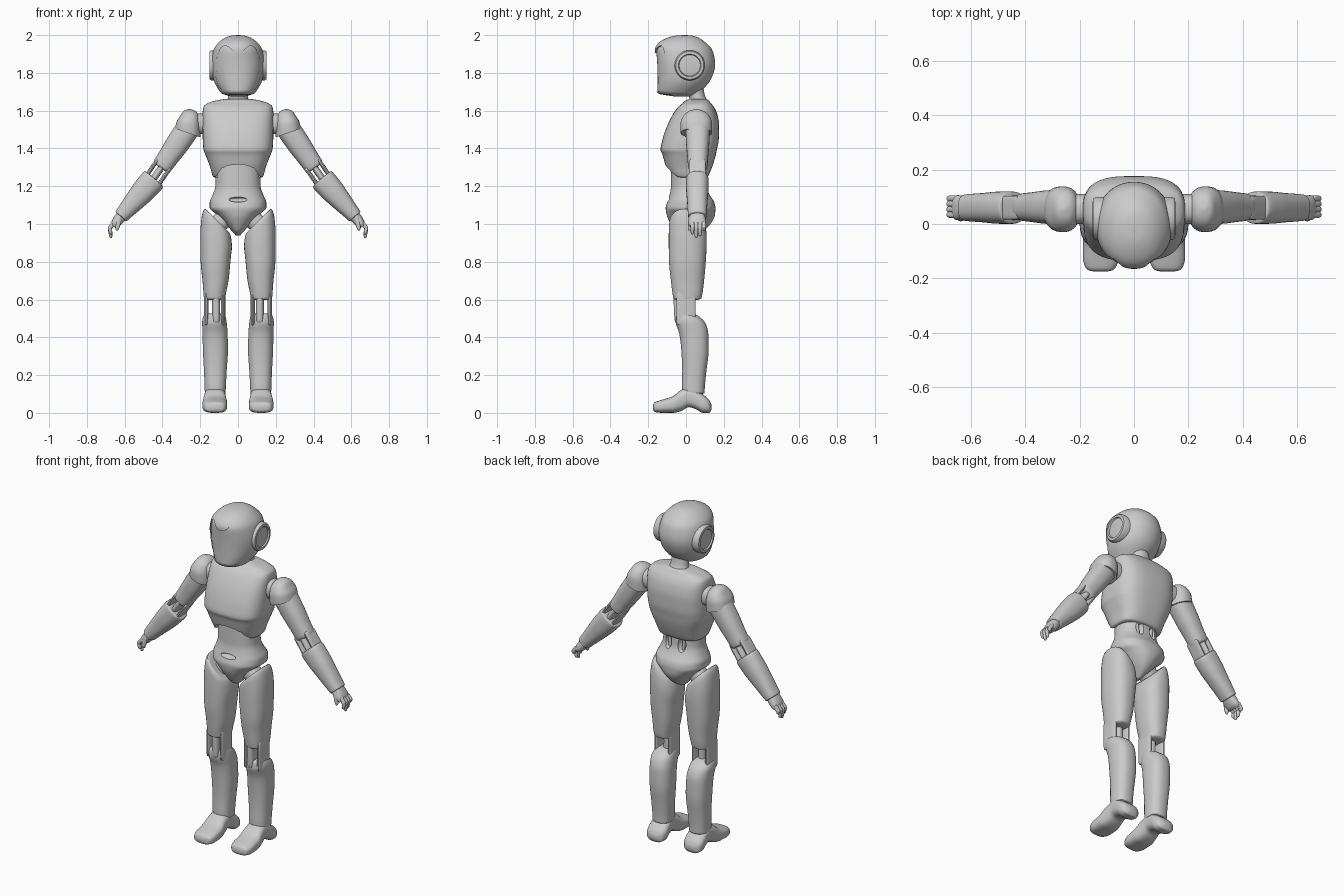
import bpy, bmesh, math
from mathutils import Matrix, Vector

ID = Matrix.Identity(4)


def make(name, bm, mirror=False):
    bmesh.ops.recalc_face_normals(bm, faces=bm.faces)
    me = bpy.data.meshes.new(name)
    bm.to_mesh(me)
    bm.free()
    ob = bpy.data.objects.new(name, me)
    bpy.context.collection.objects.link(ob)
    if mirror:
        ob.modifiers.new("Mirror", 'MIRROR')
    return ob


def smooth_rows(rows, steps):
    # monotone interpolation between cross-sections
    rows = [list(r) + [0.0] * (6 - len(r)) for r in rows]
    diff = [[b - a for a, b in zip(p, q)] for p, q in zip(rows, rows[1:])]
    tan = [diff[0]]
    for p, q in zip(diff, diff[1:]):
        tan.append([2 * a * b / (a + b) if a * b > 0 else 0 for a, b in zip(p, q)])
    tan.append(diff[-1])
    out = []
    for i in range(len(rows) - 1):
        for k in range(steps):
            t = k / steps
            h = (2*t**3 - 3*t*t + 1, t**3 - 2*t*t + t, 3*t*t - 2*t**3, t**3 - t*t)
            out.append([h[0]*a + h[1]*m + h[2]*b + h[3]*n for a, m, b, n
                        in zip(rows[i], tan[i], rows[i+1], tan[i+1])])
    return out + [rows[-1]]


def loft(name, rows, M=ID, mirror=False, n=2.4, steps=4, seg=36):
    # each row: w, u0, u1, v0, v1, shear of w along u
    bm = bmesh.new()
    rings = []
    for w, u0, u1, v0, v1, s in smooth_rows(rows, steps):
        ring = []
        for i in range(seg):
            a = 2 * math.pi * (i + 0.5) / seg
            c, d = math.cos(a), math.sin(a)
            du = math.copysign(abs(c) ** (2 / n), c) * (u1 - u0) / 2
            dv = math.copysign(abs(d) ** (2 / n), d) * (v1 - v0) / 2
            ring.append(bm.verts.new(M @ Vector(((u0+u1)/2 + du, (v0+v1)/2 + dv, w + s*du))))
        rings.append(ring)
    for a, b in zip(rings, rings[1:]):
        for i in range(seg):
            j = (i + 1) % seg
            bm.faces.new((a[i], a[j], b[j], b[i]))
    bm.faces.new(rings[0])
    bm.faces.new(rings[-1])
    return make(name, bm, mirror)


def frame(a, b):
    w = (Vector(b) - Vector(a)).normalized()
    u = w.cross(Vector((0, 1, 0))).normalized()
    v = u.cross(w)
    return Matrix.Translation(a) @ Matrix((u, v, w)).transposed().to_4x4()


def oval(w, ru, rv=None):
    rv = ru if rv is None else rv
    return (w, -ru, ru, -rv, rv)


def tube(name, a, b, ru, rv=None, tip=1.0, n=2.4):
    rv = ru if rv is None else rv
    L = (Vector(b) - Vector(a)).length
    rows = [oval(w*L, ru*k, rv*k) for w, k in
            ((0, .4), (.05, .9), (.2, 1), (.75, .5 + tip/2), (.94, tip*.8), (1, tip*.3))]
    return loft(name, rows, frame(a, b), True, n, 3, 20)


def prism(half, y0, y1):
    pts = half + [(-x, z) for x, z in reversed(half) if x > 0]
    bm = bmesh.new()
    f = bm.faces.new([bm.verts.new((x, y0, z)) for x, z in pts])
    r = bmesh.ops.extrude_face_region(bm, geom=[f])
    bmesh.ops.translate(bm, vec=(0, y1 - y0, 0),
                        verts=[v for v in r['geom'] if isinstance(v, bmesh.types.BMVert)])
    return make("cutter", bm)


def ball(c, r):
    bm = bmesh.new()
    bmesh.ops.create_uvsphere(bm, u_segments=24, v_segments=14, radius=1,
                              matrix=Matrix.Translation(c) @ Matrix.Diagonal((*r, 1)))
    return make("cutter", bm)


def cut(ob, cutter):
    m = ob.modifiers.new("Cut", 'BOOLEAN')
    m.operation, m.solver, m.object = 'DIFFERENCE', 'EXACT', cutter
    bpy.context.view_layer.objects.active = ob
    bpy.ops.object.modifier_apply(modifier=m.name)
    bpy.data.objects.remove(cutter)


def body(rows):
    return [(z, -x, x, y0, y1) for z, x, y0, y1 in rows]


# helmet with face opening, and the visor inside it
head = [(1.675, .035, -.06, .03), (1.69, .085, -.145, .06), (1.71, .102, -.158, .085),
        (1.765, .13, -.158, .132), (1.845, .142, -.16, .155), (1.92, .13, -.165, .14),
        (1.955, .108, -.15, .11), (1.985, .07, -.1, .07), (1.997, .035, -.055, .035),
        (2.0, .006, -.012, .0)]
helmet = loft("helmet", body(head), n=2.1, seg=48)
cut(helmet, prism([(0, 1.905), (.025, 1.912), (.05, 1.938), (.07, 1.946), (.092, 1.93), (.113, 1.88),
                   (.116, 1.78), (.104, 1.73), (.075, 1.703), (0, 1.70)], -.3, -.05))
loft("visor", body([(z - .004, max(x - .008, .004), y0 + .008, y1 - .01) for z, x, y0, y1 in head[1:-1]]),
     n=2.2, seg=48)

# ear discs
loft("ear_disc", [oval(0, .08), oval(.036, .08), oval(.045, .074), oval(.047, .06), oval(.039, .056),
                  oval(.042, .03), oval(.042, .004)], frame((.105, .02, 1.84), (.2, .02, 1.84)),
     True, 2, 1)

# neck
loft("neck", body([(1.6, .07, .0, .13), (1.65, .058, .02, .115), (1.68, .052, .015, .1),
                   (1.74, .05, .0, .09)]), n=2)

# chest shell with arched front hem
chest = loft("chest_shell", body([
    (1.245, .118, -.06, .105), (1.25, .132, -.075, .115), (1.3, .147, -.105, .138), (1.365, .172, -.124, .158),
    (1.395, .183, -.135, .164), (1.45, .187, -.124, .174), (1.52, .188, -.1, .176), (1.58, .188, -.07, .166),
    (1.62, .183, -.042, .148), (1.642, .155, -.015, .13), (1.655, .11, .0, .12), (1.662, .07, .02, .11)]),
    n=3, seg=48)
cut(chest, prism([(0, 1.315), (.05, 1.31), (.085, 1.295), (.115, 1.255), (.125, 1.2), (0, 1.2)], -.3, -.03))

# abdomen and pelvis in one shell, with front slot and rear openings
pelvis = loft("abdomen_and_pelvis", body([
    (.94, .012, -.02, .05), (.96, .03, -.055, .085), (1.0, .066, -.082, .13), (1.05, .113, -.103, .154),
    (1.085, .15, -.108, .156), (1.115, .15, -.1, .15), (1.155, .134, -.087, .125), (1.2, .12, -.08, .108),
    (1.26, .118, -.08, .105), (1.34, .11, -.08, .1)]), n=2.3, seg=48)
cut(pelvis, ball((0, -.1, 1.13), (.052, .03, .014)))
for s in (-1, 1):
    cut(pelvis, ball((s*.045, .12, 1.215), (.026, .045, .045)))
tube("rear_waist_strut", (.04, .085, 1.15), (.055, .085, 1.28), .009)

# legs
loft("thigh", [
    (1.012, .075, .14, -.04, .05, 1.0), (1.016, .045, .17, -.078, .085, 1.0), (.99, .035, .188, -.09, .102, .9),
    (.91, .032, .2, -.092, .11, .4), (.8, .04, .198, -.09, .105), (.7, .05, .188, -.08, .096),
    (.635, .063, .183, -.072, .088), (.605, .068, .18, -.066, .08), (.598, .08, .168, -.05, .065)], mirror=True)
tube("hip_joint", (.06, .01, 1.04), (.14, .01, .97), .05)
loft("kneecap", [(.47, .1, .132, -.05, .02), (.49, .094, .137, -.06, .03), (.55, .094, .137, -.064, .03),
                 (.61, .096, .137, -.066, .03), (.64, .1, .132, -.06, .02)], mirror=True, n=3)
for x, name in ((.079, "inner_knee_strut"), (.168, "outer_knee_strut")):
    tube(name, (x, 0, .46), (x, 0, .66), .012, .052, n=3)
loft("shin", [
    (.525, .085, .165, -.035, .04), (.517, .068, .18, -.05, .058), (.48, .06, .19, -.055, .1),
    (.42, .055, .188, -.036, .118), (.33, .053, .186, -.025, .12), (.22, .06, .18, -.02, .108),
    (.14, .064, .177, -.022, .1), (.105, .066, .175, -.02, .098), (.1, .08, .16, -.01, .085)], mirror=True)
loft("foot", [
    (-.175, .1, .148, .018, .04), (-.168, .074, .172, .006, .055), (-.125, .057, .188, 0, .07),
    (-.07, .057, .188, 0, .088), (-.025, .063, .182, .01, .122), (.015, .066, .178, .03, .135),
    (.055, .064, .18, .018, .125), (.09, .061, .182, 0, .098), (.122, .072, .173, 0, .07),
    (.135, .1, .145, .018, .045)],
    Matrix(((1, 0, 0, 0), (0, 0, 1, 0), (0, 1, 0, 0), (0, 0, 0, 1))), True, 2.8)

# shoulders
loft("shoulder_cap", [
    (1.484, .225, .31, .0, .11, .35), (1.482, .2, .334, -.028, .138, .35), (1.53, .197, .325, -.03, .138, .2),
    (1.575, .207, .305, -.012, .122), (1.6, .228, .285, .02, .09), (1.608, .25, .265, .05, .06)],
    mirror=True, n=2.3)
tube("shoulder_joint", (.15, .055, 1.53), (.25, .055, 1.53), .055)

# arms
S, E, W = (.255, .062, 1.52), (.44, .062, 1.25), (.616, .06, 1.044)
loft("upper_arm", [oval(-.01, .05), oval(.03, .064), oval(.12, .062, .061), oval(.2, .056, .055),
                   oval(.262, .052, .05), oval(.272, .04)], frame(S, E), True)
A, B = (.39, .06, 1.322), (.463, .06, 1.216)
side = frame(A, B).to_3x3().col[0] * .04
tube("elbow_core", A, B, .018, .045)
for s in (-1, 1):
    tube("elbow_strut", Vector(A) + side*s, Vector(B) + side*s, .011, .044, n=3)
loft("forearm", [oval(-.004, .05, .048), oval(0, .064, .058), oval(.02, .067, .06), oval(.08, .064, .059),
                 oval(.16, .054, .054), oval(.24, .042, .05), oval(.262, .039, .048), oval(.266, .03, .035)],
     frame((.445, .06, 1.238), W), True)

# hands
loft("palm", [oval(0, .025, .034), oval(.03, .03, .042), oval(.07, .025, .046), oval(.09, .014, .04)],
     frame((.604, .06, 1.058), (.67, .06, .975)), True)
for i, z in enumerate((.945, .925, .935, .965)):
    y = .034 + .02*i
    tube("finger", (.655, y, 1.01), (.682, y, .975), .0115)
    tube("fingertip", (.68, y, .985), (.672, y, z), .0105, tip=.7)
tube("thumb", (.625, .03, 1.045), (.642, .018, .965), .014, tip=.6)

# smooth shading with sharp seams
for ob in bpy.context.scene.objects:
    ob.data.shade_smooth()
    ob.data.set_sharp_from_angle(angle=math.radians(40))
